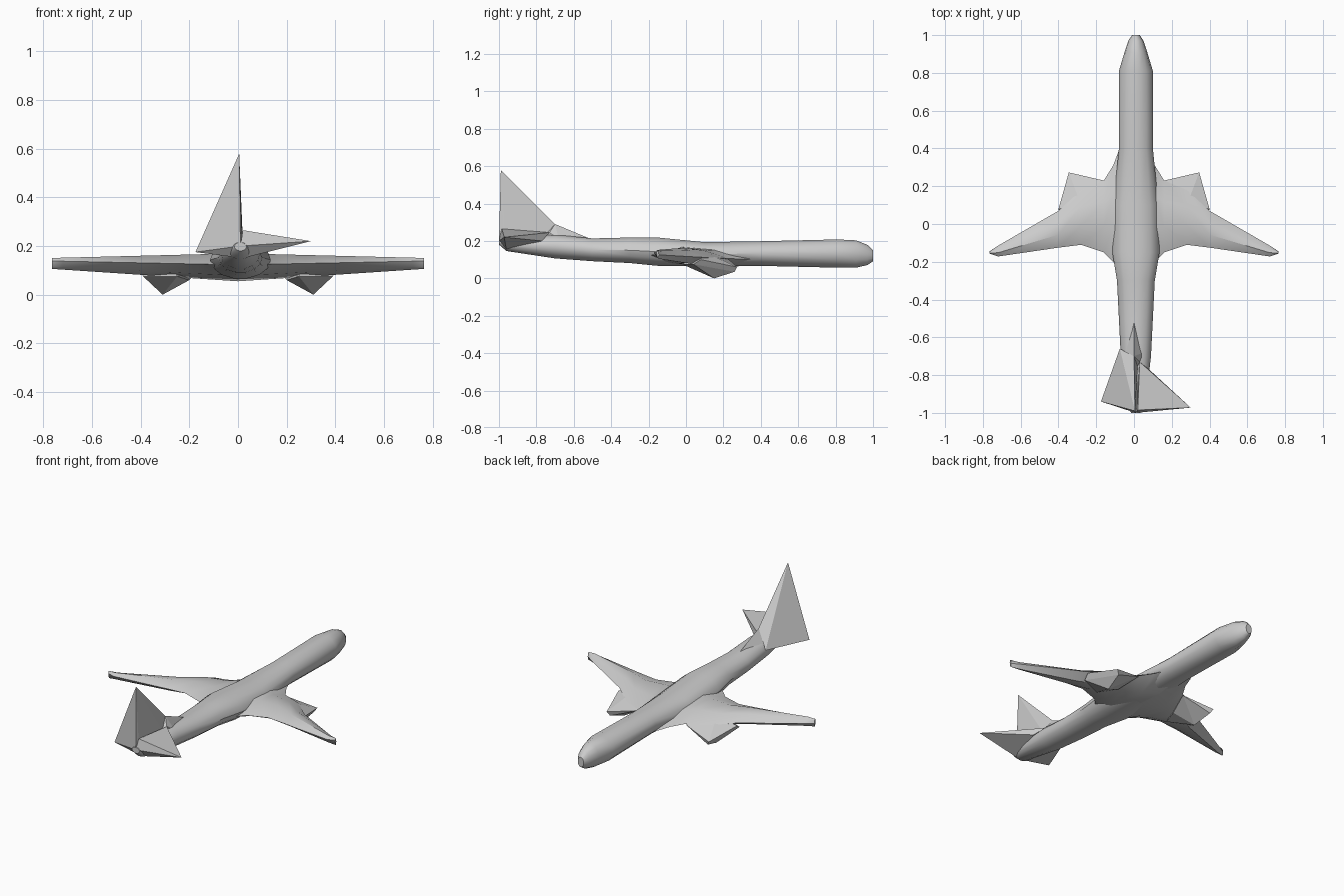
import bpy
import bmesh
from math import cos, sin, tau, radians

cube = bpy.data.objects.get("Cube")
if cube:
    bpy.data.objects.remove(cube, do_unlink=True)

GREY = (0.6, 0.6, 0.6, 1)
grey = bpy.data.materials.new("light grey")
grey.use_nodes = True
grey.diffuse_color = GREY
grey.node_tree.nodes["Principled BSDF"].inputs["Base Color"].default_value = GREY


def finish(name, bm):
    """Turn a bmesh into a named grey object."""
    bmesh.ops.recalc_face_normals(bm, faces=bm.faces[:])
    mesh = bpy.data.meshes.new(name)
    bm.to_mesh(mesh)
    bm.free()
    mesh.materials.append(grey)
    obj = bpy.data.objects.new(name, mesh)
    bpy.context.collection.objects.link(obj)
    return obj


def loft(name, rings):
    """Skin a row of equal-sized rings, cap both ends and smooth it."""
    bm = bmesh.new()
    loops = [[bm.verts.new(point) for point in ring] for ring in rings]
    for near, far in zip(loops, loops[1:]):
        for i in range(len(near)):
            bm.faces.new((near[i - 1], near[i], far[i], far[i - 1]))
    bm.faces.new(loops[0])
    bm.faces.new(loops[-1])
    obj = finish(name, bm)
    bpy.ops.object.select_all(action='DESELECT')
    obj.select_set(True)
    bpy.context.view_layer.objects.active = obj
    bpy.ops.object.shade_smooth_by_angle(angle=radians(35))


def hull(name, points):
    """Wrap flat faces tightly around a few corner points."""
    bm = bmesh.new()
    for point in points:
        bm.verts.new(point)
    bmesh.ops.convex_hull(bm, input=bm.verts[:])
    inside = [vert for vert in bm.verts if not vert.link_faces]
    bmesh.ops.delete(bm, geom=inside, context='VERTS')
    finish(name, bm)


def ellipse(y, half_width, low, high, sides=14):
    """Upright fuselage ring, set slightly to the left of the centre line."""
    middle, radius = (low + high) / 2, (high - low) / 2
    angles = [tau * i / sides for i in range(sides)]
    return [(0.01 + half_width * cos(a), y, middle + radius * sin(a)) for a in angles]


def airfoil(side, x, lead, trail):
    """Six-point wing section, thinning and rising towards the tip."""
    top = 0.17 - x / 40
    low = 0.055 + x / 15
    front = 0.1 + x / 30
    back = (top + low) / 2 + 0.01
    chord = trail - lead
    outline = [
        (0, front), (0.3, (front + 3 * top) / 4), (0.65, top),
        (1, back), (0.75, (2 * low + back) / 3), (0.35, low),
    ]
    return [(side * x, lead + chord * t, z) for t, z in outline]


# Fuselage from nose to tail: y, half width, bottom, top
stations = [
    (1, 0.02, 0.09, 0.15),
    (0.97, 0.04, 0.07, 0.18),
    (0.91, 0.06, 0.055, 0.205),
    (0.81, 0.09, 0.055, 0.21),
    (0.4, 0.09, 0.065, 0.2),
    (0.1, 0.12, 0.065, 0.195),
    (-0.15, 0.125, 0.065, 0.22),
    (-0.3, 0.1, 0.08, 0.22),
    (-0.5, 0.09, 0.09, 0.215),
    (-0.7, 0.08, 0.105, 0.235),
    (-0.96, 0.05, 0.145, 0.225),
    (-1, 0.025, 0.18, 0.215),
]
loft("fuselage", [ellipse(*station) for station in stations])

# Wing plan from root to tip: x, leading edge y, trailing edge y
plan = [
    (0, 0.5, -0.3),
    (0.08, 0.39, -0.25),
    (0.11, 0.31, -0.2),
    (0.16, 0.23, -0.15),
    (0.28, 0.18, -0.11),
    (0.4, 0.07, -0.125),
    (0.72, -0.115, -0.172),
    (0.765, -0.145, -0.157),
]

# Pointed pod under the leading edge of each wing
pod = [
    (0.16, 0.23, 0.1), (0.345, 0.273, 0.06), (0.33, 0.26, 0.035),
    (0.31, 0.15, 0), (0.4, 0.08, 0.1), (0.39, 0.04, 0.075),
    (0.2, 0.1, 0.06), (0.25, -0.02, 0.075), (0.28, 0.1, 0.14),
]

for label, side in (("left", 1), ("right", -1)):
    loft(label + "_wing", [airfoil(side, *section) for section in plan])
    hull(label + "_engine_pod", [(side * x, y, z) for x, y, z in pod])

# Tall fin, sweeping out to the right tailplane tip
fin_top = (0.005, -0.99, 0.58)
fin_front = (0, -0.7, 0.29)
tail_end = (0.01, -1, 0.2)
right_tip = (-0.175, -0.94, 0.175)
left_tip = (0.3, -0.972, 0.22)
tail_base = (0.02, -0.96, 0.15)
left_root = (0.03, -0.73, 0.245)
right_root = (-0.075, -0.66, 0.19)

hull("tail_fin", [fin_top, fin_front, tail_end, right_tip, tail_base,
                  right_root, (0.015, -0.98, 0.26), (0.02, -0.75, 0.22)])

# Ridge running from the fin onto the fuselage
hull("fin_root", [fin_front, left_root, (0, -0.52, 0.215), (0, -0.8, 0.2),
                  (-0.05, -0.68, 0.21), (0.05, -0.68, 0.21)])

# Left tailplane
hull("left_tailplane", [left_tip, left_root, tail_end, tail_base,
                        (0.08, -0.77, 0.2), (0.02, -0.985, 0.265)])
